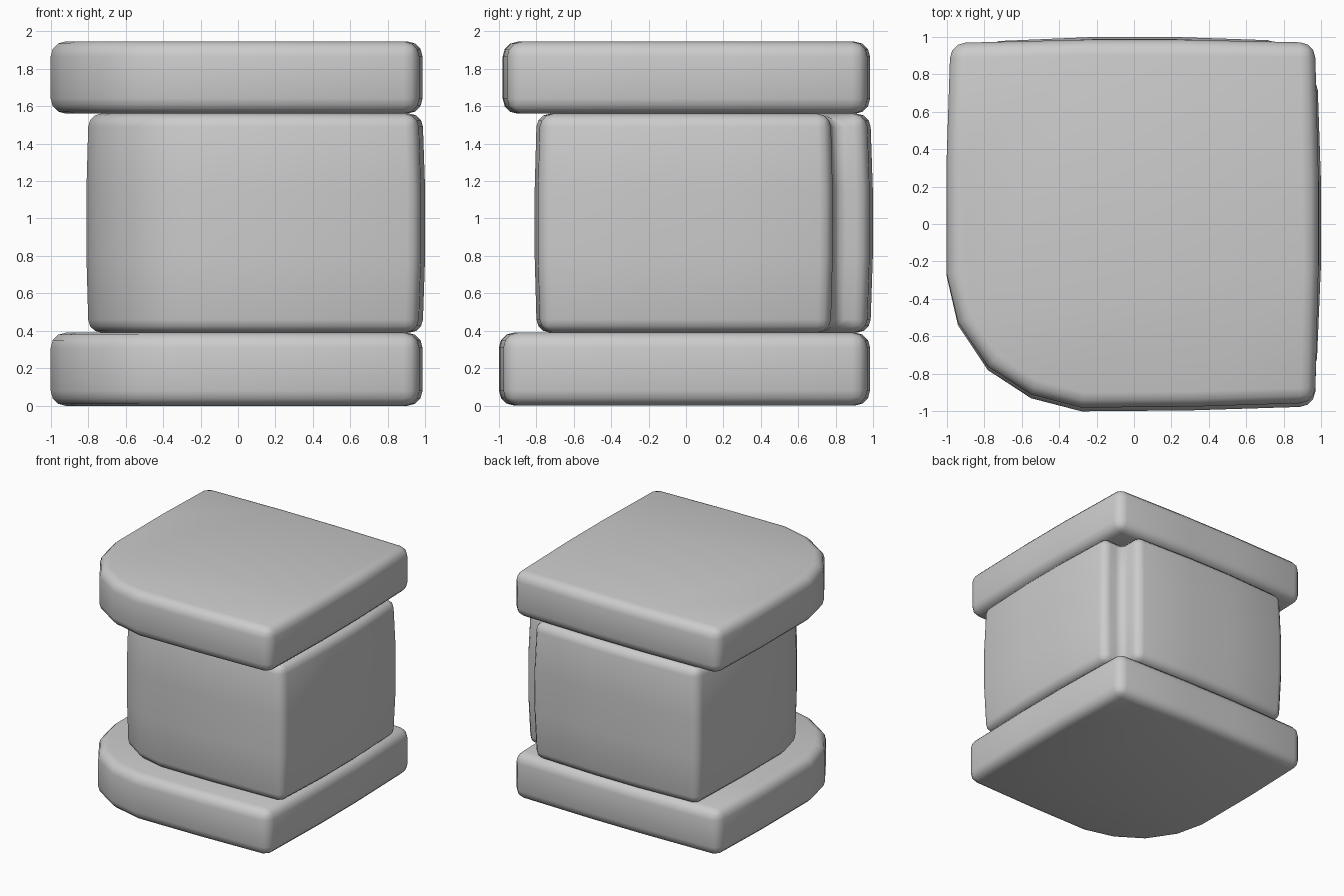
import bpy, bmesh

if "Cube" in bpy.data.objects:
    bpy.data.objects.remove(bpy.data.objects["Cube"])

# Plan outlines, counter-clockwise, gently bowed sides, rounded front-left corner
SLAB = [(-.28, -1), (.3, -.995), (.966, -.974), (.985, -.25), (.985, .25),
        (.966, .968), (.25, .984), (-.25, .984), (-.98, .966), (-1, .35),
        (-1, -.28), (-.94, -.54), (-.78, -.78), (-.55, -.93)]
# Shaft outline has a square notch in the back-right corner
SHAFT = [(-.2, -.81), (.3, -.81), (.975, -.79), (1, -.2), (1, .2),
         (.98, .785), (.785, .785), (.785, .98), (.2, 1), (-.2, 1),
         (-.79, .975), (-.81, .3), (-.81, -.2), (-.755, -.42),
         (-.62, -.62), (-.42, -.755)]


def stone(name, outline, z0, z1, levels, bevel, y_scale=1.0, y_shift=0.0):
    """Stack outline rings (height fraction, plan scale), cap and bevel them."""
    bm = bmesh.new()
    rings = []
    for t, s in levels:
        z = z0 + (z1 - z0) * t
        rings.append([bm.verts.new((x * s, (y + y_shift) * s * y_scale, z))
                      for x, y in outline])
    n = len(outline)
    for low, high in zip(rings, rings[1:]):
        for i in range(n):
            j = (i + 1) % n
            bm.faces.new((low[i], low[j], high[j], high[i]))
    bm.faces.new(rings[0][::-1])
    bm.faces.new(rings[-1])
    for f in bm.faces:
        f.smooth = True
    mesh = bpy.data.meshes.new(name)
    bm.to_mesh(mesh)
    bm.free()
    ob = bpy.data.objects.new(name, mesh)
    bpy.context.collection.objects.link(ob)
    mod = ob.modifiers.new("rounded_edges", 'BEVEL')
    mod.width = bevel
    mod.segments = 3
    mod.limit_method = 'ANGLE'
    mod.angle_limit = 0.75
    mod.use_clamp_overlap = False
    return ob


# Base and cap slabs
flat = [(0, 1), (1, 1)]
stone("base_slab", SLAB, 0, .39, flat, .08)
stone("cap_slab", SLAB, 1.56, 1.945, flat, .08, .99, .01)

# Notched shaft, slightly swollen at mid height
swell = [(0, .985), (.35, .999), (.65, .999), (1, .985)]
stone("shaft", SHAFT, .39, 1.56, swell, .07)
